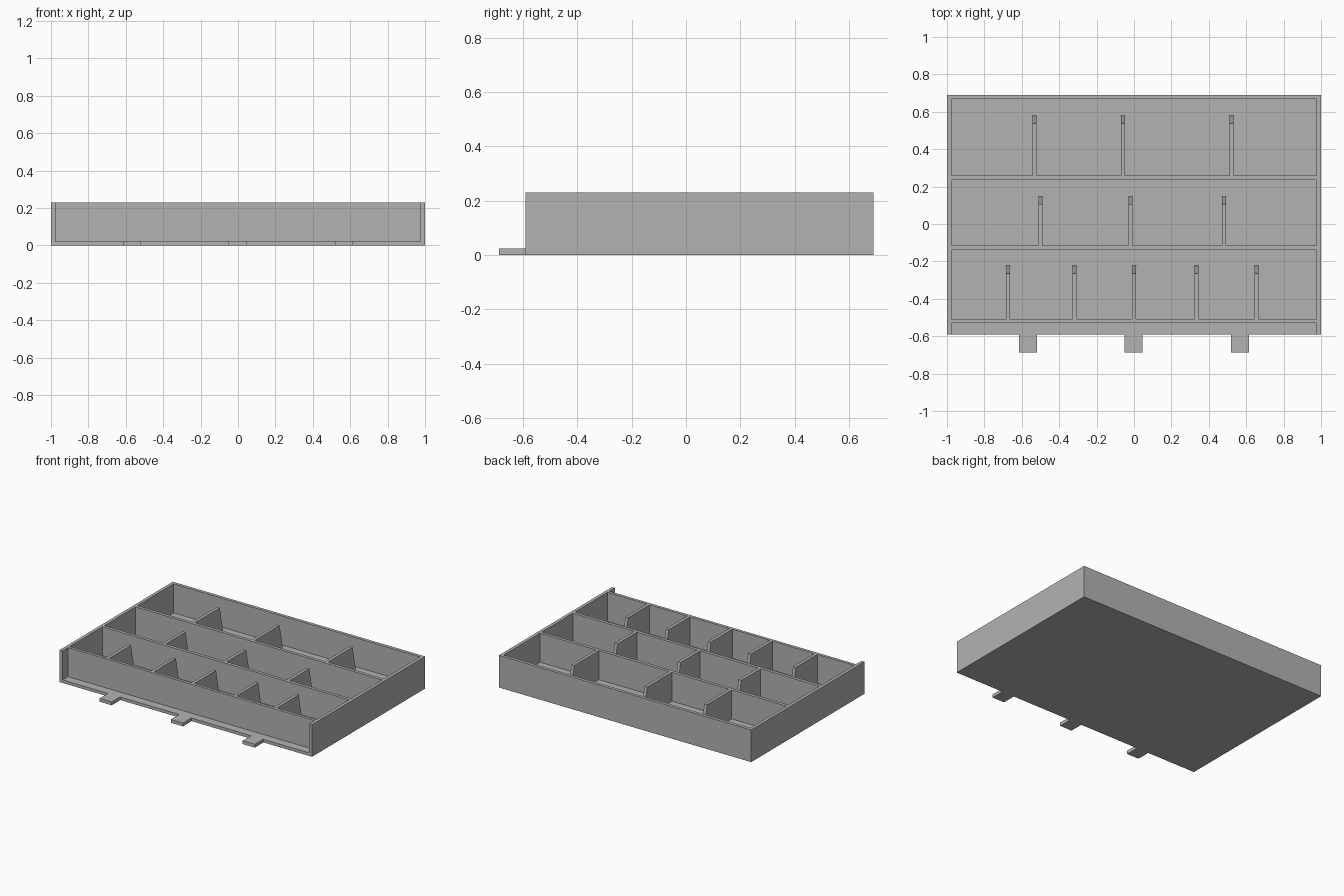
import bpy

if "Cube" in bpy.data.objects:
    bpy.data.objects.remove(bpy.data.objects["Cube"])

H = 0.23      # tray height
FLOOR = 0.022 # floor thickness
WALL = 0.023  # wall thickness
BACK, FRONT = 0.69, -0.59

grey = bpy.data.materials.new("plain grey")
grey.diffuse_color = (0.45, 0.45, 0.45, 1)
grey.use_nodes = True
grey.node_tree.nodes["Principled BSDF"].inputs["Base Color"].default_value = grey.diffuse_color


def side_prism(name, x0, x1, profile):
    """Extrude a (y, z) profile, listed anticlockwise seen from +x, from x0 to x1."""
    n = len(profile)
    verts = [(x, y, z) for x in (x0, x1) for y, z in profile]
    faces = [tuple(reversed(range(n))), tuple(range(n, 2 * n))]
    faces += [(i, (i + 1) % n, n + (i + 1) % n, n + i) for i in range(n)]
    mesh = bpy.data.meshes.new(name)
    mesh.from_pydata(verts, [], faces)
    mesh.materials.append(grey)
    obj = bpy.data.objects.new(name, mesh)
    bpy.context.collection.objects.link(obj)
    return obj


def box(name, x0, x1, y0, y1, z0, z1):
    return side_prism(name, x0, x1, [(y0, z0), (y1, z0), (y1, z1), (y0, z1)])


# Tray shell
inner = 1 - WALL
box("floor", -inner, inner, FRONT, BACK - WALL, 0, FLOOR)
box("left_wall", -1, -inner, FRONT, BACK, 0, H)
box("right_wall", inner, 1, FRONT, BACK, 0, H)
box("back_wall", -inner, inner, BACK - WALL, BACK, 0, H)

# Shelves, each with dividers whose free ends slope down to the floor
rows = [
    (-0.529, -0.508, -0.222, (-0.674, -0.318, 0.0, 0.334, 0.655)),
    (-0.139, -0.116, 0.147, (-0.500, -0.019, 0.481)),
    (0.235, 0.258, 0.580, (-0.532, -0.058, 0.521)),
]
for y0, y1, tip, xs in rows:
    box("shelf", -inner, inner, y0, y1, FLOOR, H)
    for x in xs:
        side_prism("divider", x - 0.011, x + 0.011,
                   [(y1, FLOOR), (tip, FLOOR), (tip - 0.043, H), (y1, H)])

# Tabs along the front edge
for x in (-0.567, -0.002, 0.567):
    box("front_tab", x - 0.048, x + 0.048, -0.688, FRONT, 0, 0.024)
